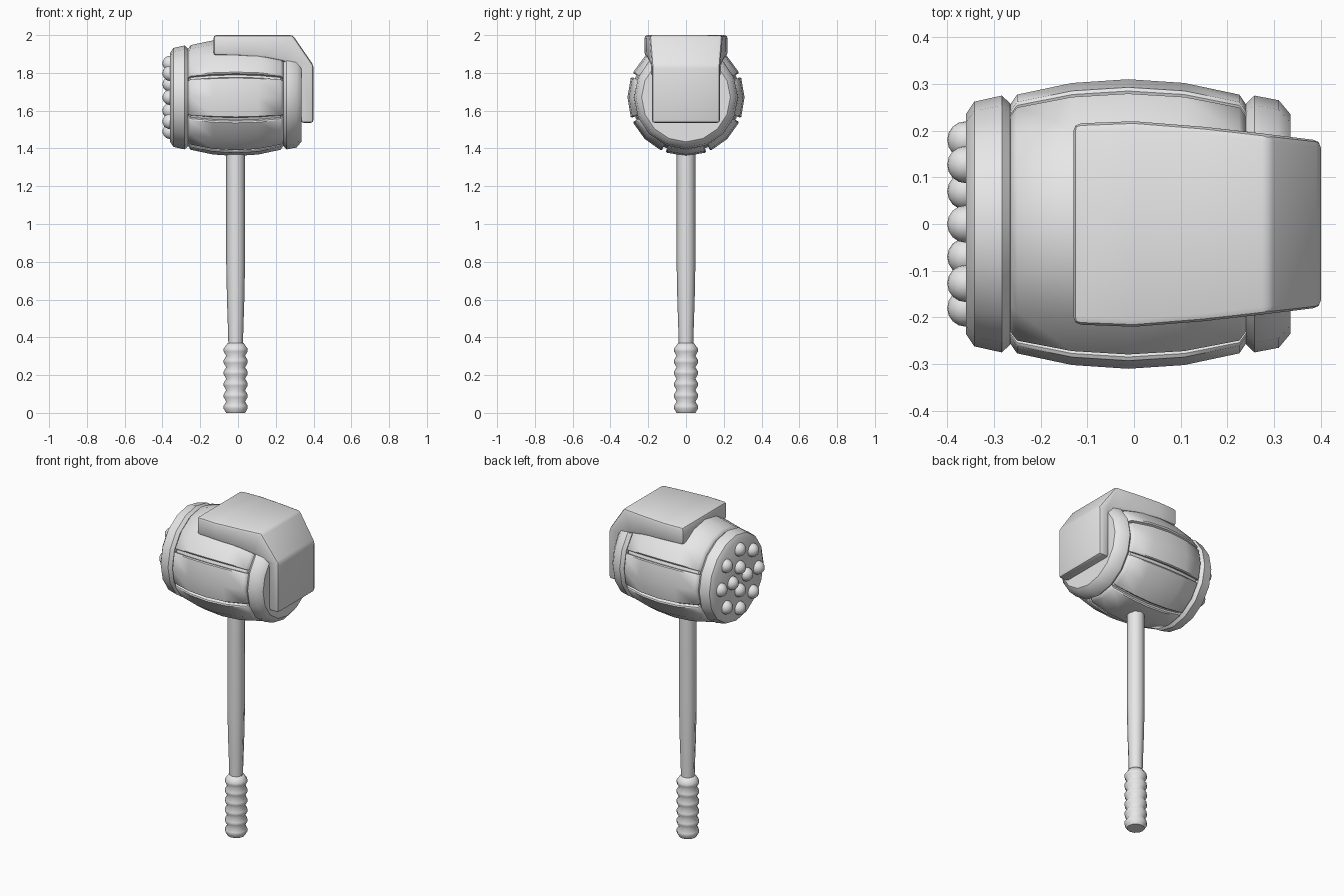
import bpy, bmesh, math

if "Cube" in bpy.data.objects:
    bpy.data.objects.remove(bpy.data.objects["Cube"])

grey = bpy.data.materials.new("plain grey")
grey.diffuse_color = (0.8, 0.8, 0.8, 1)
grey.use_nodes = True
grey.node_tree.nodes["Principled BSDF"].inputs["Base Color"].default_value = grey.diffuse_color

CX, CZ = -0.0125, 1.67      # barrel middle
HEAD = (0, 0, CZ)


def finish(bm, name, loc=(0, 0, 0), angle=40):
    bmesh.ops.recalc_face_normals(bm, faces=bm.faces[:])
    me = bpy.data.meshes.new(name)
    bm.to_mesh(me)
    bm.free()
    me.materials.append(grey)
    ob = bpy.data.objects.new(name, me)
    ob.location = loc
    bpy.context.collection.objects.link(ob)
    bpy.ops.object.select_all(action='DESELECT')
    ob.select_set(True)
    bpy.context.view_layer.objects.active = ob
    bpy.ops.object.shade_smooth_by_angle(angle=math.radians(angle))
    return ob


def point(axis, t, r, a):
    c, s = r * math.cos(a), r * math.sin(a)
    return (t, c, s) if axis == 'x' else (c, s, t)


def lathe(name, profile, n, axis, loc, angle=40):
    """Closed turned solid from (position, radius) pairs."""
    bm = bmesh.new()
    rings = [[bm.verts.new(point(axis, t, r, math.tau * k / n)) for k in range(n)]
             for t, r in profile]
    for a, b in zip(rings, rings[1:]):
        for k in range(n):
            m = (k + 1) % n
            bm.faces.new((a[k], a[m], b[m], b[k]))
    bm.faces.new(rings[0])
    bm.faces.new(rings[-1])
    return finish(bm, name, loc, angle)


# ridged grip
grip = [(0, 0.05)]
for k in range(6):
    z = 0.03 + 0.0605 * k
    grip += [(z - 0.008, 0.063), (z + 0.008, 0.063), (z + 0.03, 0.05)]
grip[-1] = (0.37, 0.042)
lathe("grip", grip, 12, 'z', (CX, 0, 0), 60)

# shaft, slimmer near the grip
lathe("shaft", [(0.34, 0.038), (0.45, 0.041), (0.6, 0.046), (0.8, 0.05), (1.45, 0.05)],
      8, 'z', (CX, 0, 0), 50)

# barrel core and raised staves
bulge = [(-0.253, 0.255), (-0.238, 0.277), (-0.12, 0.302), (0, 0.31),
         (0.12, 0.302), (0.238, 0.277), (0.253, 0.255)]
lathe("barrel_core", [(CX + t, r - 0.022) for t, r in bulge], 32, 'x', HEAD)


def stave(name, a0, a1, steps):
    """Curved board between two angles, with softened long edges."""
    cols = [(a0, -0.03), (a0, -0.006)]
    cols += [(a0 + 1.2 + (a1 - a0 - 2.4) * k / steps, 0) for k in range(steps + 1)]
    cols += [(a1, -0.006), (a1, -0.03)]
    bm = bmesh.new()
    g = [[bm.verts.new(point('x', CX + t, r + d, math.radians(a))) for a, d in cols]
         for t, r in bulge]
    for p, q in zip(g, g[1:]):
        for k in range(len(cols) - 1):
            bm.faces.new((p[k], p[k + 1], q[k + 1], q[k]))
        bm.faces.new((p[0], q[0], q[-1], p[-1]))
    bm.faces.new(g[0])
    bm.faces.new(g[-1])
    finish(bm, name, HEAD, 45)


stave("top_stave", 24.5, 155.5, 6)
for k in range(5):
    mid = 180 + 45 * k
    stave("stave_%d" % (k + 1), mid - 20.5, mid + 20.5, 2)

# end hoops, which also form the striking faces
lathe("left_hoop", [(-0.36, 0.235), (-0.342, 0.262), (-0.283, 0.275), (-0.265, 0.258),
                    (-0.262, 0.22)], 16, 'x', HEAD)
lathe("right_hoop", [(0.237, 0.22), (0.24, 0.258), (0.258, 0.275), (0.31, 0.265),
                     (0.335, 0.235)], 16, 'x', HEAD)

# round studs on the left face: 8 outside, 4 inside
bm = bmesh.new()
for n, r in ((8, 0.18), (4, 0.07)):
    for k in range(n):
        made = bmesh.ops.create_uvsphere(bm, u_segments=16, v_segments=10, radius=0.04)
        bmesh.ops.translate(bm, verts=made['verts'],
                            vec=point('x', -0.36, r, math.tau * k / n))
finish(bm, "face_studs", HEAD, 60)

# bent cap plate: (outer x, z, half width), (inner x, z, half width)
sections = [((-0.13, 2.0, 0.215), (-0.13, 1.893, 0.215)),
            ((0.0, 2.0, 0.22), (0.0, 1.89, 0.22)),
            ((0.15, 2.0, 0.208), (0.15, 1.878, 0.208)),
            ((0.29, 2.0, 0.192), (0.24, 1.86, 0.198)),
            ((0.40, 1.84, 0.18), (0.332, 1.825, 0.183)),
            ((0.40, 1.535, 0.18), (0.332, 1.535, 0.18))]
bm = bmesh.new()
loops = [[bm.verts.new(p) for p in ((o[0], -o[2], o[1]), (o[0], o[2], o[1]),
                                    (i[0], i[2], i[1]), (i[0], -i[2], i[1]))]
         for o, i in sections]
for a, b in zip(loops, loops[1:]):
    for k in range(4):
        m = (k + 1) % 4
        bm.faces.new((a[k], a[m], b[m], b[k]))
bm.faces.new(loops[0])
bm.faces.new(loops[-1])
bmesh.ops.recalc_face_normals(bm, faces=bm.faces[:])
hard = [e for e in bm.edges if e.calc_face_angle(0) > math.radians(28)]
bmesh.ops.bevel(bm, geom=hard, offset=0.016, offset_type='OFFSET', segments=2,
                profile=0.5, affect='EDGES', clamp_overlap=True)
finish(bm, "cap_plate", (0, 0, 0), 35)
